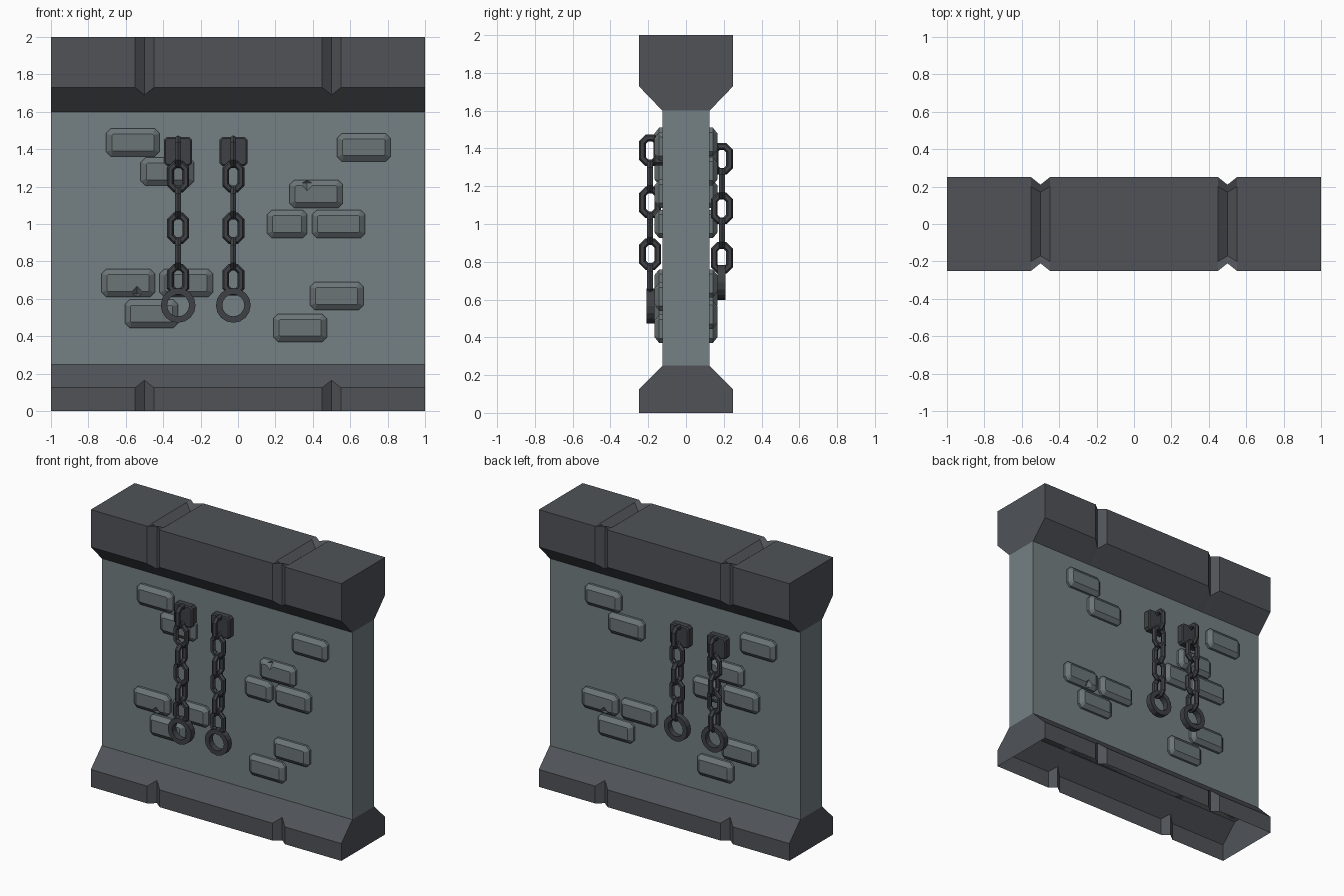
import bpy, bmesh, math
from mathutils import Vector

if "Cube" in bpy.data.objects:
    bpy.data.objects.remove(bpy.data.objects["Cube"])


def material(name, rgb):
    m = bpy.data.materials.new(name)
    m.diffuse_color = (*rgb, 1)
    m.use_nodes = True
    m.node_tree.nodes["Principled BSDF"].inputs["Base Color"].default_value = m.diffuse_color
    return m


WALL = material("wall stone", (0.178, 0.216, 0.228))
BRICK = material("brick stone", (0.150, 0.178, 0.187))
TRIM = material("dark trim stone", (0.080, 0.086, 0.097))
IRON = material("chain iron", (0.050, 0.053, 0.059))


def loft(name, loops, mat, close_loop=True, close_path=False, caps=True):
    """Skin a row of equal-length point loops."""
    bm = bmesh.new()
    rows = [[bm.verts.new(p) for p in loop] for loop in loops]
    n = len(rows[0])
    pairs = list(zip(rows, rows[1:]))
    if close_path:
        pairs.append((rows[-1], rows[0]))
    for a, b in pairs:
        for i in range(n if close_loop else n - 1):
            j = (i + 1) % n
            bm.faces.new((a[i], a[j], b[j], b[i]))
    if caps and not close_path:
        bm.faces.new(rows[0])
        bm.faces.new(rows[-1])
    bmesh.ops.recalc_face_normals(bm, faces=bm.faces)
    me = bpy.data.meshes.new(name)
    bm.to_mesh(me)
    bm.free()
    me.materials.append(mat)
    ob = bpy.data.objects.new(name, me)
    bpy.context.collection.objects.link(ob)
    return ob


def trim(name, half, pinched, close_loop):
    """Beam along x, pinched into V grooves at x = -0.5 and 0.5."""
    def section(x, pts):
        full = [(-y, z) for y, z in pts] + [(y, z) for y, z in reversed(pts)]
        return [(x, y, z) for y, z in full]
    xs = (-1, -0.55, -0.5, -0.45, 0.45, 0.5, 0.55, 1)
    loft(name, [section(x, pinched if abs(x) == 0.5 else half) for x in xs],
         TRIM, close_loop)


def plate(name, s, x0, x1, z0, z1, layers, mat):
    """Chamfered block on the front (s=1) or turned round to the back (s=-1)."""
    loops = []
    for y, inset, c in layers:
        a, b, d, e = x0 + inset, x1 - inset, z0 + inset, z1 - inset
        pts = [(a + c, d), (b - c, d), (b, d + c), (b, e - c),
               (b - c, e), (a + c, e), (a, e - c), (a, d + c)]
        loops.append([(s * x, -s * y, z) for x, z in pts])
    return loft(name, loops, mat)


def chip(ob, centre, size):
    """Cut a small diamond-shaped nick out of a brick."""
    bm = bmesh.new()
    bmesh.ops.create_icosphere(bm, subdivisions=1, radius=0.01)
    bm.clear()
    c = Vector(centre)
    ax = [Vector([size[i] if k == i else 0 for k in range(3)]) for i in range(3)]
    pts = [bm.verts.new(c + sg * a) for a in ax for sg in (1, -1)]
    bmesh.ops.convex_hull(bm, input=pts)
    bmesh.ops.recalc_face_normals(bm, faces=bm.faces)
    me = bpy.data.meshes.new("chip_cutter")
    bm.to_mesh(me)
    bm.free()
    cutter = bpy.data.objects.new("chip_cutter", me)
    bpy.context.collection.objects.link(cutter)
    cutter.hide_render = True
    mod = ob.modifiers.new("chip", "BOOLEAN")
    mod.operation, mod.solver, mod.object = "DIFFERENCE", "EXACT", cutter
    dg = bpy.context.evaluated_depsgraph_get()
    result = bpy.data.meshes.new_from_object(ob.evaluated_get(dg))
    ob.modifiers.clear()
    ob.data = result
    bpy.data.objects.remove(cutter)


def tube(name, centre, path, section, face_side, mat):
    """Closed tube: path of (u, z, outward u, outward z), u along x or y."""
    loops = []
    for u, z, ou, oz in path:
        loop = []
        for r, w in section:
            a, h = u + r * ou, z + r * oz
            off = (w, a, h) if face_side else (a, w, h)
            loop.append(Vector(centre) + Vector(off))
        loops.append(loop)
    return loft(name, loops, mat, close_path=True)


# Main wall slab
loft("wall", [[(x, y, z) for y, z in
               ((-0.125, 0.25), (0.125, 0.25), (0.125, 1.6), (-0.125, 1.6))]
              for x in (-1, 1)], WALL)

# Top beam (with closed troughs on its top) and hollow base
trim("top_trim",
     [(0.125, 1.6), (0.25, 1.73), (0.25, 2), (0.2, 2)],
     [(0.125, 1.6), (0.21, 1.69), (0.21, 2), (0.17, 1.96)], True)
trim("base_trim",
     [(0.25, 0), (0.25, 0.125), (0.125, 0.25)],
     [(0.21, 0), (0.21, 0.165), (0.125, 0.25)], False)

# Raised bricks: left x, bottom z, width; same layout turned round on the back
BRICKS = [(-0.705, 1.36, 0.285), (-0.52, 1.205, 0.285), (0.53, 1.335, 0.285),
          (0.275, 1.085, 0.285), (0.155, 0.925, 0.215), (0.395, 0.925, 0.285),
          (-0.73, 0.61, 0.285), (-0.42, 0.61, 0.285), (-0.605, 0.445, 0.285),
          (0.385, 0.54, 0.285), (0.19, 0.37, 0.285)]
BRICK_LAYERS = [(0.12, 0, 0.025), (0.142, 0, 0.025), (0.166, 0.03, 0.006)]
CHIPS = {3: (0.37, 1.22), 6: (-0.54, 0.625)}
for s, side in ((1, "front"), (-1, "back")):
    for i, (x, z, w) in enumerate(BRICKS):
        b = plate(f"{side}_brick_{i + 1}", s, x, x + w, z, z + 0.15,
                  BRICK_LAYERS, BRICK)
        if i in CHIPS:
            cx, cz = CHIPS[i]
            chip(b, (s * cx, -s * 0.168, cz), (0.042, 0.035, 0.045))

# Chains: wall plate, alternating oval links, flat end ring
ROUND = [(0.018 * math.cos(k * math.pi / 3), 0.018 * math.sin(k * math.pi / 3))
         for k in range(6)]
SQUARE = [(-0.017, -0.022), (0.017, -0.022), (0.017, 0.022), (-0.017, 0.022)]
LINK = []
for k in range(8):
    a = (k + 0.5) * math.pi / 4
    c, d = math.cos(a), math.sin(a)
    LINK.append((0.044 * c, 0.044 * d + math.copysign(0.025, d), c * 1.08, d * 1.08))
RING = [(0.076 * math.cos(k * math.pi / 8), 0.076 * math.sin(k * math.pi / 8),
         math.cos(k * math.pi / 8), math.sin(k * math.pi / 8)) for k in range(16)]
PLATE_LAYERS = [(0.12, 0, 0.015), (0.165, 0, 0.015), (0.172, 0.008, 0.012)]


def chain(name, s, x, top, links, pitch):
    plate(name + "_plate", s, x - 0.075, x + 0.075, top - 0.08, top + 0.075,
          PLATE_LAYERS, IRON)
    for k in range(links):
        tube(f"{name}_link_{k + 1}", (s * x, -s * 0.19, top - k * pitch),
             LINK, ROUND, k % 2 == 0, IRON)
    tube(name + "_ring", (s * x, -s * 0.188, top - links * pitch),
         RING, SQUARE, False, IRON)


for i, x in enumerate((-0.32, -0.025)):
    chain(f"front_chain_{i + 1}", 1, x, 1.39, 6, 0.1375)
for i, x in enumerate((0.063, 0.36)):
    chain(f"back_chain_{i + 1}", -1, x, 1.345, 5, 0.131)
